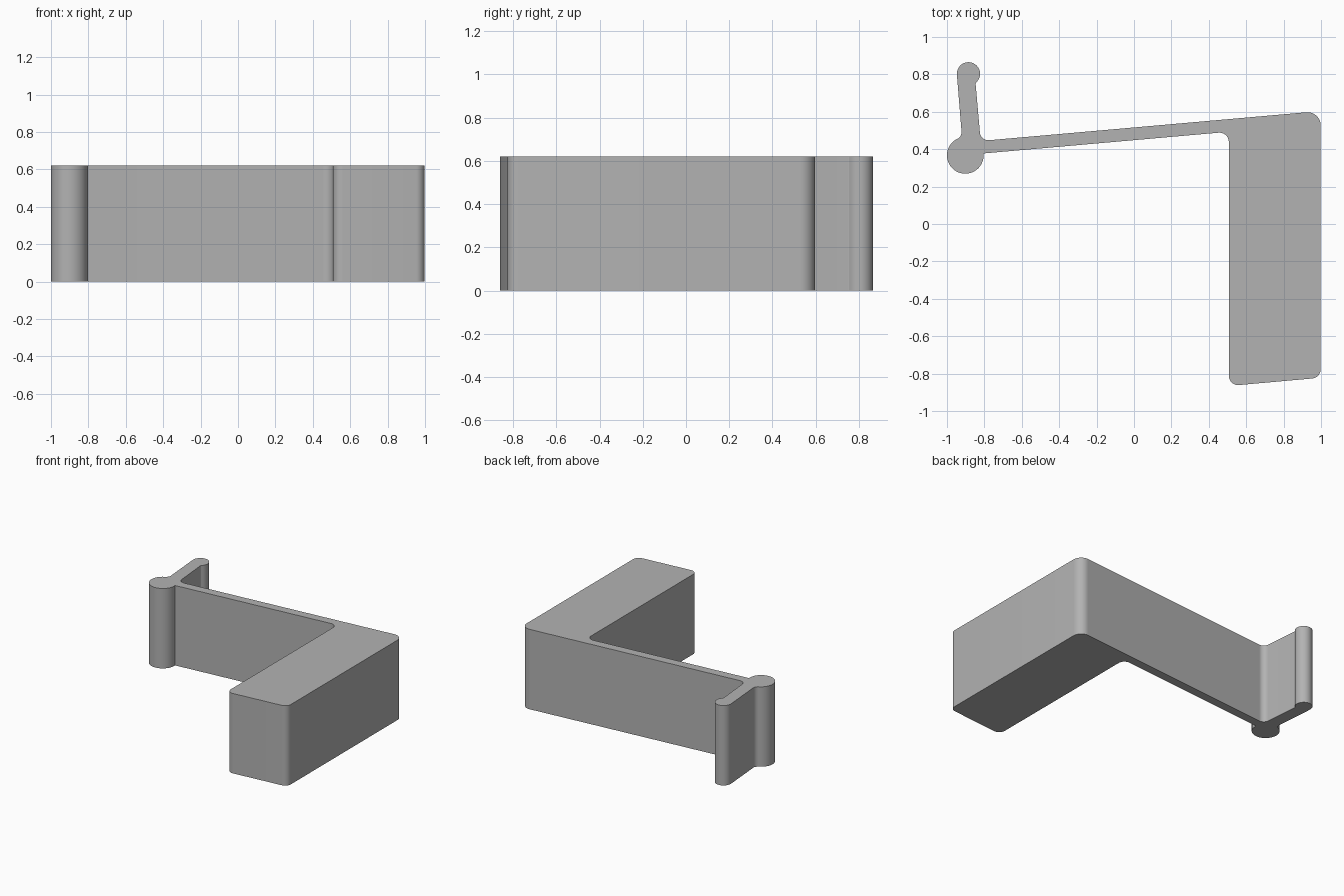
import bpy
import bmesh
from math import cos, sin, tan, radians, pi
from mathutils import Vector

HEIGHT = 0.62

if "Cube" in bpy.data.objects:
    bpy.data.objects.remove(bpy.data.objects["Cube"], do_unlink=True)


def arc(cx, cy, radius, start, end, steps):
    """Points along a circular arc, angles in degrees."""
    angles = [radians(start + (end - start) * i / steps) for i in range(steps + 1)]
    return [(cx + radius * cos(a), cy + radius * sin(a), 0) for a in angles]


def round_corners(outline, steps=10):
    """Replace each corner that has a radius with a tangent arc."""
    result = []
    for i, (x, y, radius) in enumerate(outline):
        corner = Vector((x, y))
        if radius == 0:
            result.append(corner)
            continue
        before = (Vector(outline[i - 1][:2]) - corner).normalized()
        after = (Vector(outline[(i + 1) % len(outline)][:2]) - corner).normalized()
        half = before.angle(after) / 2
        centre = corner + (before + after).normalized() * radius / sin(half)
        start = corner + before * radius / tan(half) - centre
        end = corner + after * radius / tan(half) - centre
        for k in range(steps + 1):
            t = k / steps * (pi - 2 * half)
            sweep = pi - 2 * half
            result.append(centre + (start * sin(sweep - t) + end * sin(t)) / sin(sweep))
    return result


# Outline, counter-clockwise: block, arm, finger with bead, round hinge post
outline = [
    (0.507, -0.866, 0.05), (0.998, -0.822, 0.05), (0.998, 0.604, 0.07),
    (-0.820, 0.444, 0.045), (-0.847, 0.752, 0.01),
]
outline += arc(-0.885, 0.803, 0.062, -40, 185, 32)
outline += [(-0.920, 0.468, 0.04)]
outline += arc(-0.902, 0.367, 0.098, 115, 366, 40)
outline += [(0.507, 0.493, 0.05)]

# Extrude the outline into the solid bracket
bm = bmesh.new()
base = bm.faces.new([bm.verts.new((p.x, p.y, 0)) for p in round_corners(outline)])
top = bmesh.ops.extrude_face_region(bm, geom=[base], use_keep_orig=True)["geom"]
bmesh.ops.translate(bm, vec=(0, 0, HEIGHT),
                    verts=[v for v in top if isinstance(v, bmesh.types.BMVert)])
bmesh.ops.recalc_face_normals(bm, faces=bm.faces)
mesh = bpy.data.meshes.new("clip_bracket")
bm.to_mesh(mesh)
bm.free()
bracket = bpy.data.objects.new("clip_bracket", mesh)
bpy.context.collection.objects.link(bracket)

# Plain grey material
grey = bpy.data.materials.new("plain_grey")
grey.use_nodes = True
grey.diffuse_color = (0.45, 0.45, 0.45, 1)
grey.node_tree.nodes["Principled BSDF"].inputs["Base Color"].default_value = grey.diffuse_color
mesh.materials.append(grey)

bpy.ops.object.select_all(action="DESELECT")
bracket.select_set(True)
bpy.context.view_layer.objects.active = bracket
bpy.ops.object.shade_smooth_by_angle(angle=radians(30))
